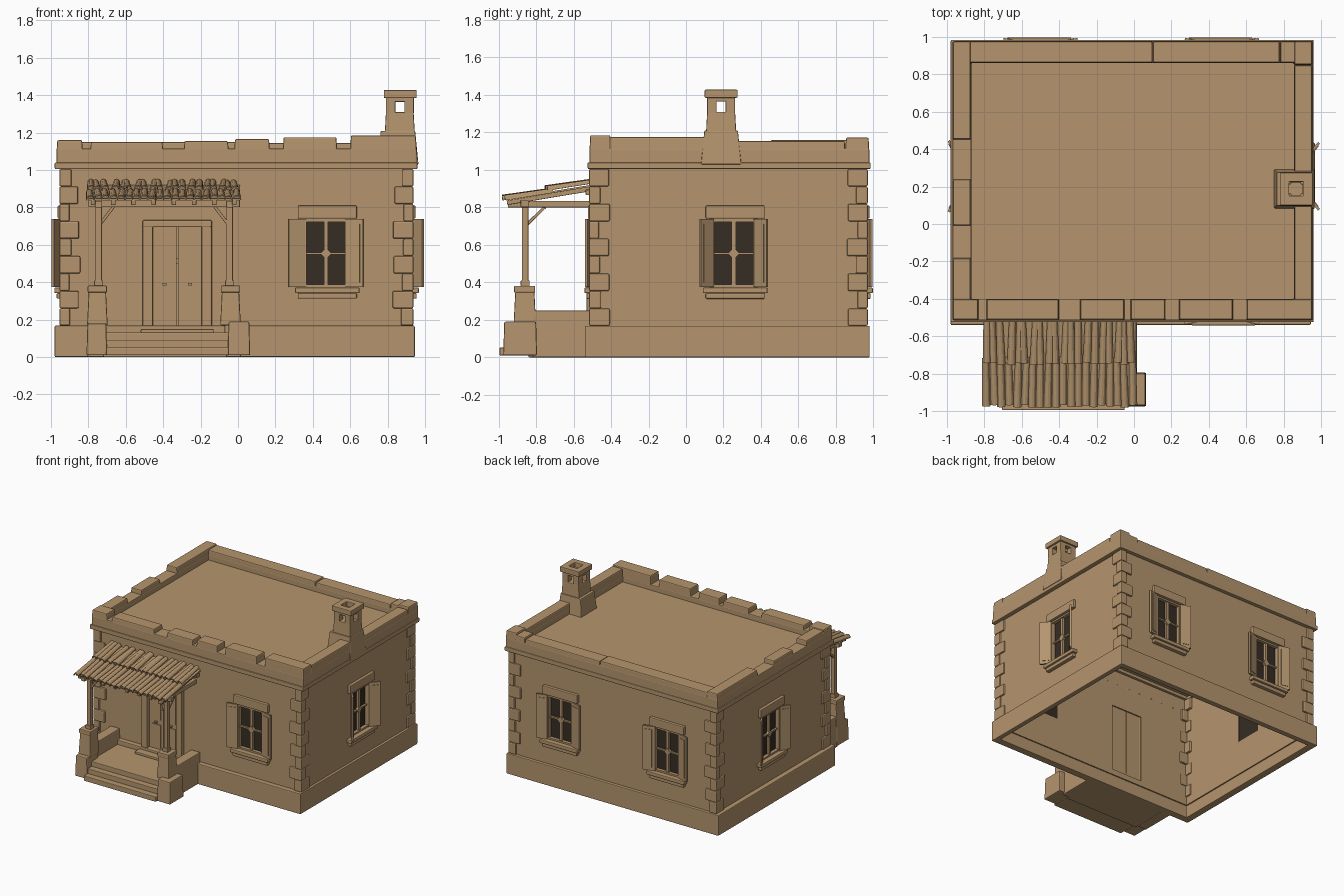
import bpy, bmesh, math, random
from mathutils import Matrix, Vector

if "Cube" in bpy.data.objects:
    bpy.data.objects.remove(bpy.data.objects["Cube"])

random.seed(4)


def material(name, rgb):
    m = bpy.data.materials.new(name)
    m.diffuse_color = (*rgb, 1)
    m.use_nodes = True
    m.node_tree.nodes["Principled BSDF"].inputs["Base Color"].default_value = m.diffuse_color
    return m


CLAY = material("tan clay", (0.46, 0.30, 0.155))
DARK = material("dark glass", (0.035, 0.026, 0.017))
I = Matrix.Identity(4)


def block(bm, x0, x1, y0, y1, z0, z1, t=0.0, M=I):
    """Box whose top is inset by t, placed by matrix M."""
    lo = [(x0, y0, z0), (x1, y0, z0), (x1, y1, z0), (x0, y1, z0)]
    hi = [(x0 + t, y0 + t, z1), (x1 - t, y0 + t, z1), (x1 - t, y1 - t, z1), (x0 + t, y1 - t, z1)]
    v = [bm.verts.new(M @ Vector(p)) for p in lo + hi]
    for f in ((3, 2, 1, 0), (4, 5, 6, 7), (0, 1, 5, 4), (1, 2, 6, 5), (2, 3, 7, 6), (3, 0, 4, 7)):
        bm.faces.new([v[i] for i in f])


def beam(bm, p, q, w):
    """Square bar from p to q."""
    p, q = Vector(p), Vector(q)
    M = Matrix.Translation(p) @ (q - p).to_track_quat('Z', 'Y').to_matrix().to_4x4()
    block(bm, -w / 2, w / 2, -w / 2, w / 2, 0, (q - p).length, 0, M)


def ring(bm, o, i, z0, z1):
    """Hollow rectangular band; o and i are (x0, x1, y0, y1)."""
    def loop(r, z):
        return [bm.verts.new(p) for p in ((r[0], r[2], z), (r[1], r[2], z), (r[1], r[3], z), (r[0], r[3], z))]
    L = [loop(o, z0), loop(o, z1), loop(i, z1), loop(i, z0)]
    for a in range(4):
        A, B = L[a], L[(a + 1) % 4]
        for k in range(4):
            n = (k + 1) % 4
            bm.faces.new((A[k], A[n], B[n], B[k]))


def finish(name, bm, mat=CLAY, bevel=0.0, smooth=False):
    bmesh.ops.recalc_face_normals(bm, faces=bm.faces)
    me = bpy.data.meshes.new(name)
    bm.to_mesh(me)
    bm.free()
    me.materials.append(mat)
    ob = bpy.data.objects.new(name, me)
    bpy.context.collection.objects.link(ob)
    if bevel:
        b = ob.modifiers.new("bevel", 'BEVEL')
        b.width, b.segments, b.limit_method = bevel, 2, 'ANGLE'
    if smooth:
        for f in me.polygons:
            f.use_smooth = True
    return ob


# Window places: matrix (local -y points outwards) and shutter reach
X0, X1, Y0, Y1 = -0.94, 0.925, -0.50, 0.955


def place(x, y, deg):
    return Matrix.Translation((x, y, 0)) @ Matrix.Rotation(math.radians(deg), 4, 'Z')


windows = {"front": (place(0.47, Y0, 0), 0.035), "right": (place(X1, 0.255, 90), 0.07),
           "left": (place(X0, 0.255, -90), 0.055), "back_left": (place(-0.5, Y1, 180), 0.038),
           "back_right": (place(0.47, Y1, 180), 0.038)}

# Walls with openings cut out
bm = bmesh.new()
ring(bm, (X0, X1, Y0, Y1), (X0 + .03, X1 - .03, Y0 + .03, Y1 - .03), 0.1, 1.06)
walls = finish("walls", bm)
bm = bmesh.new()
for M, d in windows.values():
    block(bm, -0.115, 0.115, -0.1, 0.1, 0.38, 0.73, 0, M)
block(bm, -0.465, -0.185, -0.6, -0.4, 0.145, 0.70)
cutter = finish("opening_cutter", bm)
cutter.hide_render = True
mod = walls.modifiers.new("openings", 'BOOLEAN')
mod.object, mod.solver = cutter, 'EXACT'
dg = bpy.context.evaluated_depsgraph_get()
cut = bpy.data.meshes.new_from_object(walls.evaluated_get(dg))
walls.modifiers.clear()
walls.data = cut
bpy.data.objects.remove(cutter)

# Plinth, cornice and roof
bm = bmesh.new()
ring(bm, (-0.98, 0.945, -0.54, 0.98), (-0.92, 0.905, -0.48, 0.935), 0, 0.168)
finish("plinth", bm, bevel=0.006)
bm = bmesh.new()
ring(bm, (-0.98, 0.96, -0.525, 0.985), (-0.9, 0.88, -0.45, 0.9), 1.005, 1.04)
finish("cornice", bm, bevel=0.006)
bm = bmesh.new()
block(bm, -0.9, 0.88, -0.45, 0.9, 1.045, 1.07)
finish("flat_roof", bm)

# Parapet: low band plus raised, worn slabs
bm = bmesh.new()
ring(bm, (-0.97, 0.955, -0.515, 0.978), (-0.87, 0.855, -0.4, 0.86), 1.03, 1.115)
finish("parapet", bm, bevel=0.006)
bm = bmesh.new()
for a, b, z in ((-0.97, -0.83, 1.16), (-0.79, -0.4, 1.15), (-0.29, -0.05, 1.155), (-0.02, 0.17, 1.165),
                (0.24, 0.53, 1.175), (0.6, 0.955, 1.185)):
    block(bm, a, b, -0.515, -0.4, 1.1, z, 0.004)
for a, b, z in ((-0.41, -0.18, 1.155), (-0.01, 0.24, 1.15), (0.45, 0.978, 1.16)):
    block(bm, -0.97, -0.87, a, b, 1.1, z, 0.004)
for a, b, z in ((-0.41, 0.2, 1.175), (0.2, 0.85, 1.155), (0.85, 0.978, 1.172)):
    block(bm, 0.855, 0.955, a, b, 1.1, z, 0.004)
for a, b, z in ((-0.88, 0.1, 1.15), (0.1, 0.78, 1.145), (0.78, 0.87, 1.155)):
    block(bm, a, b, 0.86, 0.978, 1.1, z, 0.003)
finish("parapet_slabs", bm, bevel=0.007)

# Chimney: flared base, four corner posts round an open flue, ring cap
bm = bmesh.new()
block(bm, 0.745, 0.965, 0.08, 0.295, 1.03, 1.21, 0.018)
block(bm, 0.785, 0.945, 0.107, 0.268, 1.2, 1.31, 0.006)
for x in (0.791, 0.89):
    for y in (0.113, 0.212):
        block(bm, x, x + 0.05, y, y + 0.05, 1.3, 1.39)
ring(bm, (0.791, 0.94, 0.113, 0.262), (0.83, 0.9, 0.153, 0.222), 1.365, 1.39)
ring(bm, (0.78, 0.955, 0.1, 0.275), (0.83, 0.905, 0.15, 0.225), 1.385, 1.428)
finish("chimney", bm, bevel=0.005)

# Corner quoins, alternating long and short on each face
bm = bmesh.new()
n = 9
for cx, sx in ((-0.955, 1), (0.938, -1)):
    for cy, sy in ((-0.518, 1), (0.97, -1)):
        for k in range(n):
            h = (1.005 - 0.168) / n
            z = 0.168 + k * h
            lx, ly = (0.105, 0.06) if k % 2 else (0.06, 0.11)
            lx += random.uniform(-.008, .008)
            ly += random.uniform(-.008, .008)
            xs, ys = sorted((cx, cx + sx * lx)), sorted((cy, cy + sy * ly))
            block(bm, *xs, *ys, z, z + h)
finish("corner_quoins", bm, bevel=0.008)

# Windows: dark panes, frame with crossbars, sill, lintel, shutters
for name, (M, d) in windows.items():
    bm = bmesh.new()
    block(bm, -0.115, 0.115, 0.022, 0.027, 0.38, 0.73, 0, M)
    finish(name + "_window_glass", bm, DARK)
    bm = bmesh.new()
    for s in (-1, 1):
        a, b = sorted((s * 0.103, s * 0.118))
        block(bm, a, b, -0.012, 0.02, 0.375, 0.735, 0, M)
    block(bm, -0.11, 0.11, -0.008, 0.02, 0.375, 0.388, 0, M)
    block(bm, -0.11, 0.11, -0.008, 0.02, 0.722, 0.735, 0, M)
    block(bm, -0.011, 0.011, 0.0, 0.02, 0.38, 0.73, 0, M)
    block(bm, -0.11, 0.11, 0.004, 0.02, 0.548, 0.56, 0, M)
    D = M @ Matrix.Translation((0, 0, 0.554)) @ Matrix.Rotation(math.pi / 4, 4, 'Y')
    block(bm, -0.022, 0.022, -0.003, 0.018, -0.022, 0.022, 0, D)
    finish(name + "_window_frame", bm)
    bm = bmesh.new()
    block(bm, -0.165, 0.18, -0.042, 0.01, 0.342, 0.372, 0, M)
    block(bm, -0.15, 0.165, -0.03, 0.01, 0.312, 0.342, 0, M)
    block(bm, -0.15, 0.165, -0.024, 0.01, 0.74, 0.81, 0, M)
    finish(name + "_window_sill_and_lintel", bm, bevel=0.006)
    bm = bmesh.new()
    for s in (-1, 1):
        ang = math.asin((d - 0.012) / 0.09)
        S = M @ Matrix.Translation((s * 0.115, -0.004, 0)) @ Matrix.Rotation(-s * ang, 4, 'Z')
        a, b = sorted((0, s * 0.088))
        block(bm, a, b, -0.012, 0.002, 0.375, 0.737, 0, S)
        block(bm, a + .016, b - .016, -0.016, 0, 0.4, 0.712, 0, S)
    finish(name + "_window_shutters", bm)

# Door frame and two-leaf door
bm = bmesh.new()
block(bm, -0.51, -0.455, -0.53, -0.48, 0.13, 0.73)
block(bm, -0.195, -0.14, -0.53, -0.48, 0.13, 0.73)
block(bm, -0.51, -0.14, -0.532, -0.48, 0.695, 0.732)
finish("door_frame", bm, bevel=0.006)
bm = bmesh.new()
for a in (-0.458, -0.322):
    block(bm, a, a + 0.13, -0.497, -0.48, 0.15, 0.70)
    for z0, z1 in ((0.18, 0.37), (0.41, 0.67)):
        block(bm, a + .025, a + .105, -0.502, -0.49, z0, z1)
    block(bm, a + 0.055, a + 0.075, -0.515, -0.49, 0.383, 0.395)
block(bm, -0.332, -0.318, -0.512, -0.49, 0.5, 0.53)
finish("door", bm)

# Porch floor, steps, low side walls
bm = bmesh.new()
block(bm, -0.72, -0.06, -0.84, -0.5, 0.0, 0.132)
block(bm, -0.52, -0.13, -0.6, -0.5, 0.13, 0.15)
for k, y in enumerate((-0.995, -0.945, -0.895)):
    block(bm, -0.705, -0.05, y, -0.8, 0.01, 0.052 + 0.04 * k)
finish("porch_steps", bm, bevel=0.005)
bm = bmesh.new()
block(bm, -0.805, -0.715, -0.82, -0.5, 0, 0.25, 0.004)
block(bm, -0.075, 0.015, -0.82, -0.5, 0, 0.25, 0.004)
block(bm, -0.81, -0.7, -0.96, -0.8, 0.01, 0.18, 0.005)
block(bm, -0.055, 0.065, -0.975, -0.795, 0.01, 0.19, 0.005)
finish("porch_side_walls", bm, bevel=0.007)

# Porch pedestals, posts and braces
bm = bmesh.new()
for x in (-0.752, -0.04):
    block(bm, x - .055, x + .055, -0.92, -0.8, 0.17, 0.35, 0.009)
    block(bm, x - .052, x + .052, -0.917, -0.805, 0.345, 0.382)
finish("porch_pedestals", bm, bevel=0.006)
bm = bmesh.new()
for x, s in ((-0.745, 1), (-0.045, -1)):
    block(bm, x - .017, x + .017, -0.875, -0.841, 0.38, 0.815)
    block(bm, x - .024, x + .024, -0.882, -0.834, 0.38, 0.41)
    beam(bm, (x, -0.858, 0.7), (x + s * 0.08, -0.858, 0.805), 0.016)
    beam(bm, (x, -0.858, 0.7), (x, -0.75, 0.805), 0.016)
    block(bm, x - .018, x + .018, -0.95, -0.49, 0.8, 0.835)
block(bm, -0.8, 0.01, -0.882, -0.84, 0.802, 0.838)
block(bm, -0.8, 0.0, -0.535, -0.5, 0.865, 0.895)
for k in range(8):
    x = -0.775 + k * 0.108
    beam(bm, (x, -0.955, 0.825), (x, -0.47, 0.905), 0.024)
finish("porch_timbers", bm, bevel=0.003)

# Porch roof: thin deck and two rows of barrel tiles
bm = bmesh.new()
slope = math.atan2(0.075, 0.47)
R = Matrix.Translation((0, -0.97, 0.838)) @ Matrix.Rotation(slope, 4, 'X')
block(bm, -0.8, 0.01, 0.01, 0.475, -0.002, 0.008, 0, R)
finish("porch_roof_deck", bm)
bm = bmesh.new()
count, seg = 20, 6
pitch = 0.82 / count
for row, (y0, y1, zoff) in enumerate(((0.0, 0.26, 0.0), (0.235, 0.478, 0.014))):
    for c in range(count):
        x = -0.808 + pitch * (c + 0.5) + random.uniform(-.004, .004)
        T = R @ Matrix.Translation((x, random.uniform(-.01, .006), zoff + random.uniform(0, .006))) \
            @ Matrix.Rotation(random.uniform(-.04, .04), 4, 'Z')
        loops = []
        for y, r in ((y0, pitch * 0.56), (y1, pitch * 0.46)):
            for rr in (r, r - 0.006):
                loops.append([bm.verts.new(T @ Vector((rr * math.cos(math.pi * k / seg), y,
                              rr * 1.1 * math.sin(math.pi * k / seg)))) for k in range(seg + 1)])
        o0, i0, o1, i1 = loops
        for A, B in ((o0, o1), (i1, i0), (i0, o0), (o1, i1)):
            for k in range(seg):
                bm.faces.new((A[k], A[k + 1], B[k + 1], B[k]))
        bm.faces.new((o0[0], o1[0], i1[0], i0[0]))
        bm.faces.new((o0[-1], i0[-1], i1[-1], o1[-1]))
finish("porch_roof_tiles", bm)
